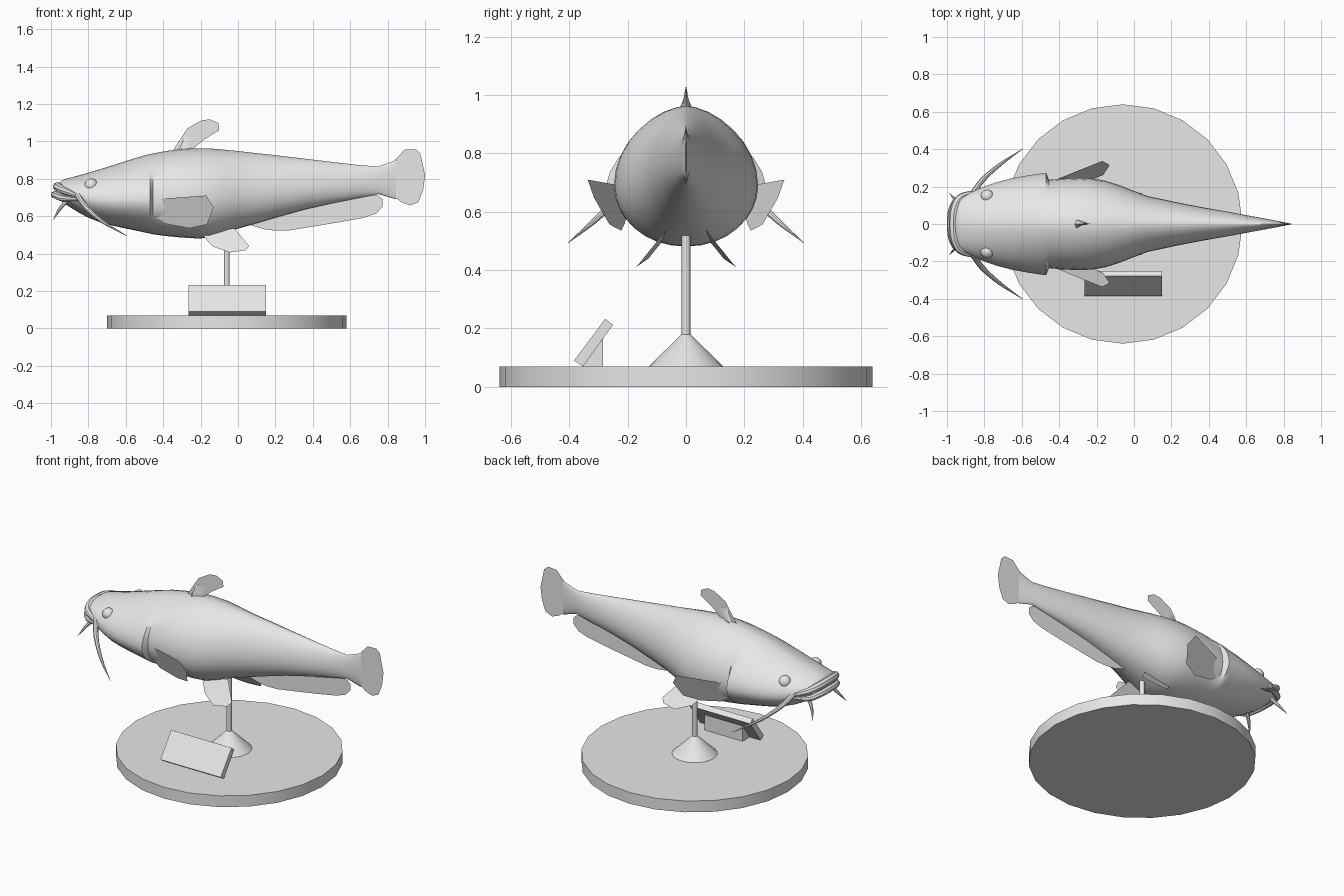
import bpy, bmesh, math
from mathutils import Vector

grey = bpy.data.materials.new("plain_grey")
grey.diffuse_color = (0.8, 0.8, 0.8, 1)


def finish(name, bm, closed=True):
    if closed:
        bmesh.ops.recalc_face_normals(bm, faces=bm.faces[:])
    me = bpy.data.meshes.new(name)
    bm.to_mesh(me)
    bm.free()
    ob = bpy.data.objects.new(name, me)
    bpy.context.collection.objects.link(ob)
    me.materials.append(grey)
    bpy.ops.object.select_all(action='DESELECT')
    ob.select_set(True)
    bpy.context.view_layer.objects.active = ob
    bpy.ops.object.shade_smooth_by_angle(angle=math.radians(35))
    return ob


def loft(name, rings):
    """Skin closed rings of points and cap both ends."""
    bm = bmesh.new()
    rows = [[bm.verts.new(p) for p in r] for r in rings]
    n = len(rows[0])
    for a, b in zip(rows, rows[1:]):
        for i in range(n):
            j = (i + 1) % n
            bm.faces.new((a[i], a[j], b[j], b[i]))
    bm.faces.new(rows[0])
    bm.faces.new(rows[-1][::-1])
    return finish(name, bm)


def tube(name, pts, radii, sides=8):
    """Tapered round tube through a smoothed path."""
    pts = [Vector(p) for p in pts]
    ext = [2 * pts[0] - pts[1]] + pts + [2 * pts[-1] - pts[-2]]
    path, rad = [], []
    for k in range(len(pts) - 1):
        p0, p1, p2, p3 = ext[k:k + 4]
        for s in range(4):
            t = s / 4
            path.append(0.5 * (2 * p1 + (p2 - p0) * t + (2 * p0 - 5 * p1 + 4 * p2 - p3) * t * t
                               + (3 * p1 - p0 - 3 * p2 + p3) * t ** 3))
            rad.append(radii[k] * (1 - t) + radii[k + 1] * t)
    path.append(pts[-1])
    rad.append(radii[-1])
    rings = []
    for i, (p, r) in enumerate(zip(path, rad)):
        d = (path[min(i + 1, len(path) - 1)] - path[max(i - 1, 0)]).normalized()
        u = d.cross(Vector((0, 0, 1))).normalized()
        v = d.cross(u)
        rings.append([p + r * (math.cos(a) * u + math.sin(a) * v)
                      for a in (2 * math.pi * k / sides for k in range(sides))])
    return loft(name, rings)


def sheet(name, pts):
    """Single flat fin face."""
    bm = bmesh.new()
    bm.faces.new([bm.verts.new(p) for p in pts])
    return finish(name, bm, False)


def disc(x, z, r, n):
    return [(x + r * math.sin(2 * math.pi * i / n), r * math.cos(2 * math.pi * i / n), z) for i in range(n)]


def prism(name, profile, x0, x1):
    return loft(name, [[(x, y, z) for y, z in profile] for x in (x0, x1)])


# Stand: round base, cone foot and pole
CX = -0.06
loft("base", [disc(CX, 0, 0.64, 24), disc(CX, 0.07, 0.64, 24)])
loft("stand_foot", [disc(CX, 0.068, 0.13, 24), disc(CX, 0.18, 0.015, 24)])
loft("pole", [disc(CX, 0.17, 0.015, 12), disc(CX, 0.52, 0.015, 12)])

# Tilted plaque and its wedge support
prism("plaque", [(-0.384, 0.09), (-0.277, 0.233), (-0.25, 0.212), (-0.353, 0.07)], -0.265, 0.15)
prism("plaque_support", [(-0.353, 0.07), (-0.284, 0.07), (-0.284, 0.165)], -0.19, 0.07)

# Body stations: x, top, bottom, half width
stations = [
    (-0.972, 0.750, 0.710, 0.07), (-0.958, 0.777, 0.692, 0.115), (-0.93, 0.797, 0.668, 0.147),
    (-0.85, 0.818, 0.618, 0.18), (-0.80, 0.832, 0.592, 0.195), (-0.74, 0.850, 0.568, 0.21),
    (-0.66, 0.875, 0.547, 0.223), (-0.58, 0.901, 0.530, 0.23), (-0.50, 0.925, 0.513, 0.234),
    (-0.47, 0.932, 0.507, 0.235), (-0.455, 0.935, 0.503, 0.236), (-0.38, 0.949, 0.493, 0.243),
    (-0.29, 0.959, 0.485, 0.247), (-0.22, 0.963, 0.481, 0.243), (-0.155, 0.962, 0.483, 0.232),
    (-0.09, 0.957, 0.503, 0.212), (-0.02, 0.950, 0.527, 0.185), (0.07, 0.940, 0.553, 0.15),
    (0.20, 0.926, 0.592, 0.122), (0.35, 0.908, 0.634, 0.092), (0.50, 0.890, 0.668, 0.066),
    (0.65, 0.873, 0.698, 0.038), (0.75, 0.865, 0.718, 0.02), (0.845, 0.90, 0.69, 0.001)]
N = 32
rings = []
for x, top, bot, w in stations:
    zc = bot + 0.43 * (top - bot)
    # gill covers swell at the sides and end in a step
    f = min(max((x + 0.85) / 0.38, 0), 1) if x < -0.46 else 0
    ring = []
    for i in range(N):
        a = 2 * math.pi * i / N
        c, s = math.cos(a), math.sin(a)
        side = math.exp(-((abs(math.degrees(math.acos(c))) - 95) / 32) ** 2)
        y = w * abs(s) ** (1.2 if c > 0 else 0.95) + 0.04 * f * side
        ring.append((x, math.copysign(y, s) if abs(s) > 1e-6 else 0,
                     zc + c * ((top - zc) if c > 0 else (zc - bot))))
    rings.append(ring)
loft("body", rings)


def both_sides(half):
    return half + [(x, -y, z) for x, y, z in half[-2::-1]]


# Lips
lip_r = [0.010, 0.020, 0.023, 0.024, 0.023, 0.020, 0.010]
tube("upper_lip", both_sides([(-0.85, 0.172, 0.705), (-0.925, 0.143, 0.735),
                              (-0.958, 0.085, 0.753), (-0.966, 0, 0.758)]), lip_r)
tube("lower_lip", both_sides([(-0.85, 0.170, 0.690), (-0.935, 0.138, 0.695),
                              (-0.972, 0.08, 0.71), (-0.980, 0, 0.714)]), [r * 0.85 for r in lip_r])

# Centre-line fins
sheet("tail_fin", [(x, 0, z) for x, z in [
    (0.78, 0.865), (0.83, 0.89), (0.89, 0.955), (0.95, 0.958), (0.975, 0.935), (1.0, 0.82), (0.99, 0.74),
    (0.965, 0.675), (0.92, 0.657), (0.875, 0.674), (0.82, 0.715), (0.78, 0.727)]])
sheet("anal_fin", [(x, 0, z) for x, z in [
    (0.04, 0.56), (0.14, 0.53), (0.20, 0.522), (0.275, 0.524), (0.54, 0.567), (0.68, 0.593), (0.74, 0.615),
    (0.772, 0.65), (0.772, 0.69), (0.75, 0.71), (0.68, 0.72), (0.33, 0.66)]])
sheet("dorsal_fin", [(x, 0, z) for x, z in [
    (-0.355, 0.94), (-0.27, 1.07), (-0.195, 1.112), (-0.15, 1.118), (-0.105, 1.097), (-0.10, 1.06),
    (-0.18, 1.01), (-0.25, 0.95)]])
loft("dorsal_fin_root", [
    [(x - 0.06 * h, 0, z), (x + 0.01, h, z), (x + 0.06, 0, z), (x + 0.01, -h, z)]
    for x, z, h in [(-0.325, 0.94, 0.028), (-0.30, 0.985, 0.009), (-0.285, 1.027, 0.001)]])

# Paired parts
for s, tag in ((1, "left"), (-1, "right")):
    def mir(pts):
        return [(x, s * y, z) for x, y, z in pts]

    sheet("pectoral_fin_" + tag, mir([
        (-0.45, 0.225, 0.69), (-0.17, 0.337, 0.71), (-0.13, 0.315, 0.647), (-0.165, 0.262, 0.556),
        (-0.26, 0.222, 0.535), (-0.39, 0.21, 0.56), (-0.45, 0.20, 0.60)]))
    sheet("pelvic_fin_" + tag, mir([
        (-0.19, 0.08, 0.50), (-0.02, 0.07, 0.535), (0.06, 0.145, 0.44), (0.04, 0.165, 0.417),
        (-0.045, 0.178, 0.406), (-0.136, 0.13, 0.438)]))
    tube("long_barbel_" + tag, mir([
        (-0.86, 0.165, 0.715), (-0.81, 0.235, 0.645), (-0.72, 0.315, 0.568), (-0.593, 0.403, 0.494)]),
        [0.016, 0.014, 0.010, 0.001])
    tube("chin_barbel_" + tag, mir([
        (-0.91, 0.10, 0.69), (-0.955, 0.13, 0.635), (-0.987, 0.165, 0.58)]), [0.014, 0.009, 0.001])
    # Eye bulge
    bm = bmesh.new()
    bmesh.ops.create_uvsphere(bm, u_segments=16, v_segments=10, radius=0.036)
    bmesh.ops.translate(bm, verts=bm.verts, vec=(-0.785, s * 0.148, 0.765))
    finish("eye_" + tag, bm)
